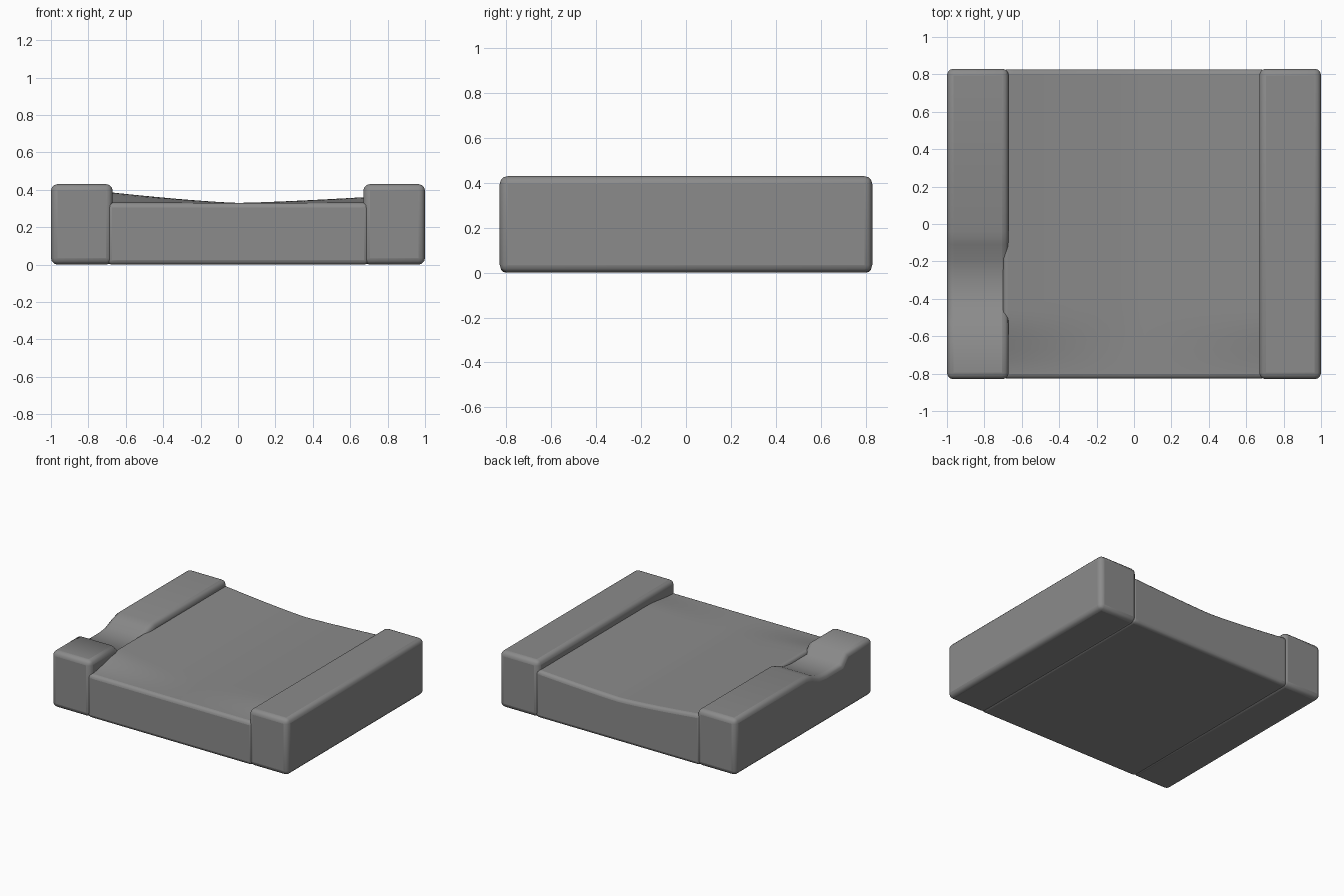
import bpy, bmesh, math

old = bpy.data.objects.get("Cube")
if old:
    bpy.data.objects.remove(old, do_unlink=True)

grey = bpy.data.materials.new("stone_grey")
grey.use_nodes = True
colour = (0.26, 0.26, 0.26, 1)
grey.diffuse_color = colour
grey.node_tree.nodes["Principled BSDF"].inputs["Base Color"].default_value = colour

HALF_Y = 0.83
INNER = 0.67
TOP = 0.43


def finish(bm, name, bevel):
    bmesh.ops.recalc_face_normals(bm, faces=bm.faces[:])
    mesh = bpy.data.meshes.new(name)
    bm.to_mesh(mesh)
    bm.free()
    obj = bpy.data.objects.new(name, mesh)
    bpy.context.collection.objects.link(obj)
    mesh.materials.append(grey)
    if bevel:
        mod = obj.modifiers.new("soft_edges", "BEVEL")
        mod.width = bevel
        mod.segments = 3
        mod.limit_method = "ANGLE"
        mod.angle_limit = math.radians(50)
    bpy.ops.object.select_all(action="DESELECT")
    obj.select_set(True)
    bpy.context.view_layer.objects.active = obj
    bpy.ops.object.shade_smooth_by_angle(angle=math.radians(60))
    return obj


def rail(name, x0, x1, profile):
    """Side rail: a (y, z) outline pushed along x."""
    bm = bmesh.new()
    face = bm.faces.new([bm.verts.new((x0, y, z)) for y, z in profile])
    ext = bmesh.ops.extrude_face_region(bm, geom=[face])
    verts = [v for v in ext["geom"] if isinstance(v, bmesh.types.BMVert)]
    bmesh.ops.translate(bm, verts=verts, vec=(x1 - x0, 0, 0))
    return finish(bm, name, 0.035)


# Side rails, the right one notched near the front
ends = [(-HALF_Y, 0), (HALF_Y, 0), (HALF_Y, TOP)]
rail("left_rail", INNER, 1, ends + [(-HALF_Y, TOP)])
notch = [(-0.04, TOP), (-0.11, 0.41), (-0.19, 0.375), (-0.27, 0.365),
         (-0.46, 0.365), (-0.52, TOP)]
rail("right_rail", -1, -INNER, ends + notch + [(-HALF_Y, TOP)])


# Sagging middle slab, with its front corners worn down
def slab_top(x, y):
    sag = (0.055 if x < 0 else 0.03) * abs(x / INNER) ** 1.3
    wear = min(1, max(0, (y + HALF_Y) / 0.35))
    wear = wear * wear * (3 - 2 * wear)
    return 0.33 + sag * wear


NX, NY = 24, 32
bm = bmesh.new()
bmesh.ops.create_grid(bm, x_segments=NX, y_segments=NY, size=1)
width = INNER + 0.03
depth = HALF_Y - 0.003
for v in bm.verts:
    v.co.x *= width
    v.co.y *= depth
    v.co.z = slab_top(v.co.x, v.co.y)
rim = [e for e in bm.edges if e.is_boundary]
ext = bmesh.ops.extrude_edge_only(bm, edges=rim)
low = [g for g in ext["geom"] if isinstance(g, bmesh.types.BMVert)]
for v in low:
    v.co.z = 0
bmesh.ops.contextual_create(bm, geom=[e for e in bm.edges if e.is_boundary])
finish(bm, "middle_slab", 0.025)
